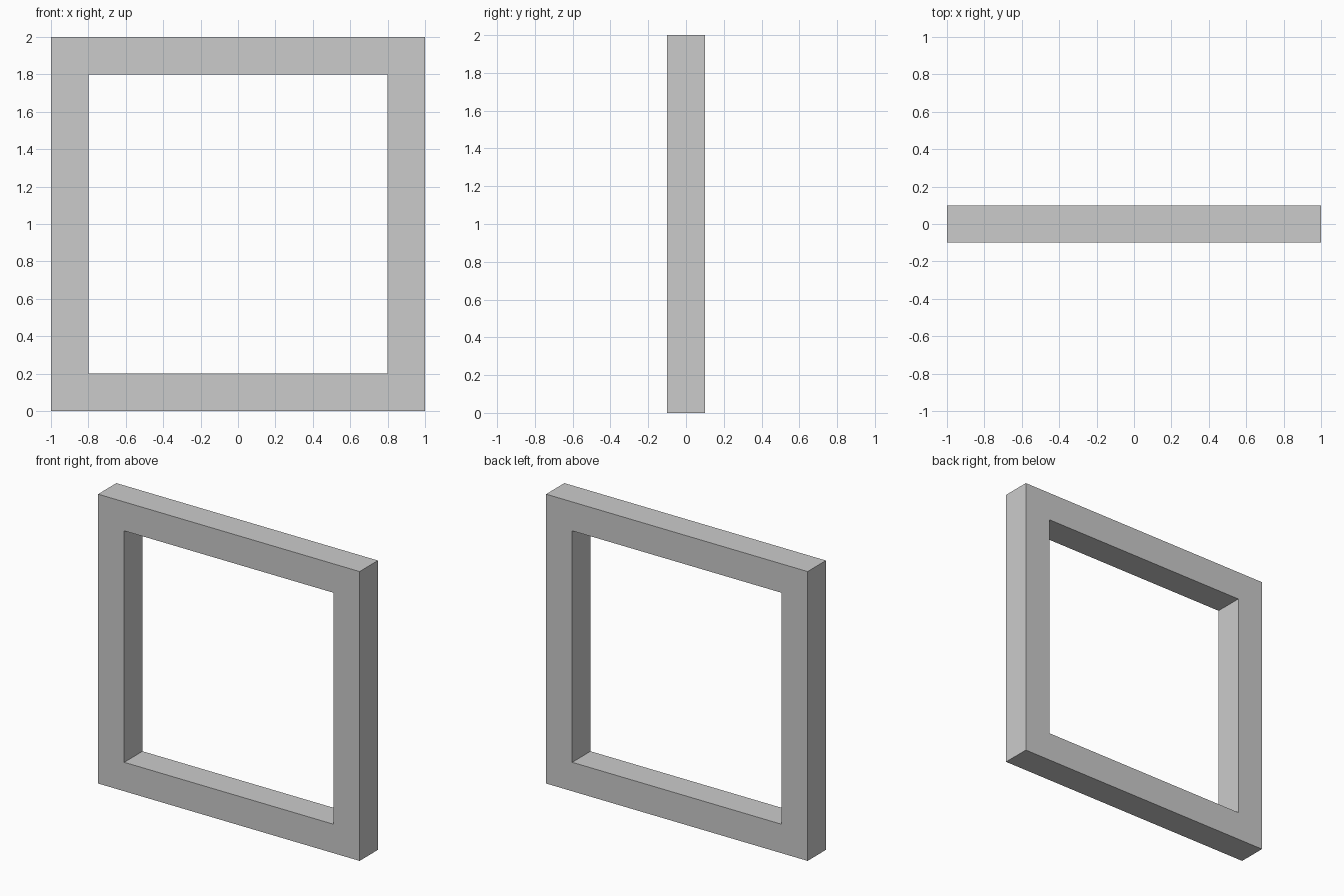
import bpy
import bmesh

if "Cube" in bpy.data.objects:
    bpy.data.objects.remove(bpy.data.objects["Cube"])

OUTER = 1.0    # half width of the frame
INNER = 0.8    # half width of the opening
DEPTH = 0.1    # half thickness
CENTRE_Z = 1.0


def square_loop(bm, half, y):
    corners = [(-1, -1), (1, -1), (1, 1), (-1, 1)]
    return [bm.verts.new((sx * half, y, CENTRE_Z + sz * half)) for sx, sz in corners]


# Square frame: four loops bridged into a closed ring
bm = bmesh.new()
loops = [square_loop(bm, OUTER, -DEPTH), square_loop(bm, OUTER, DEPTH),
         square_loop(bm, INNER, DEPTH), square_loop(bm, INNER, -DEPTH)]
for k in range(4):
    a, b = loops[k], loops[(k + 1) % 4]
    for i in range(4):
        j = (i + 1) % 4
        bm.faces.new((a[i], a[j], b[j], b[i]))
bmesh.ops.recalc_face_normals(bm, faces=bm.faces)

mesh = bpy.data.meshes.new("square_frame")
bm.to_mesh(mesh)
bm.free()
frame = bpy.data.objects.new("square_frame", mesh)
bpy.context.collection.objects.link(frame)
